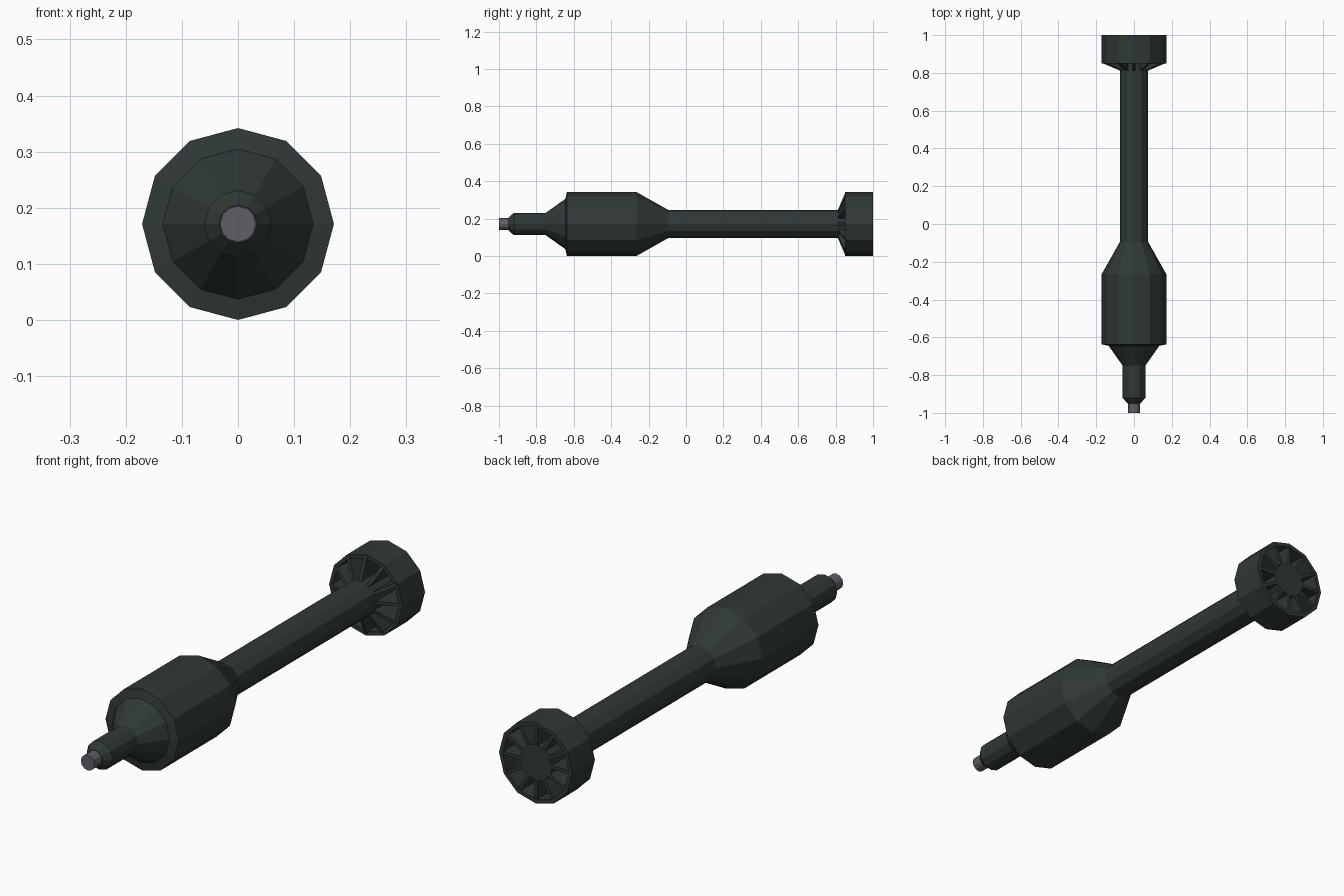
import bpy, bmesh, math
from mathutils import Matrix, Vector

if "Cube" in bpy.data.objects:
    bpy.data.objects.remove(bpy.data.objects["Cube"])

N = 12          # sides of every turned part
R = 0.171       # largest radius, also height of the axis


def material(name, rgb):
    m = bpy.data.materials.new(name)
    m.diffuse_color = (*rgb, 1)
    m.use_nodes = True
    m.node_tree.nodes["Principled BSDF"].inputs["Base Color"].default_value = m.diffuse_color
    return m


GREEN = material("dark green grey", (0.029, 0.040, 0.038))
STEEL = material("steel grey", (0.115, 0.112, 0.135))


def finish(name, bm, mat):
    bmesh.ops.recalc_face_normals(bm, faces=bm.faces)
    me = bpy.data.meshes.new(name)
    bm.to_mesh(me)
    bm.free()
    me.materials.append(mat)
    ob = bpy.data.objects.new(name, me)
    bpy.context.collection.objects.link(ob)
    return ob


def lathe(name, profile, mat, closed=False):
    """Turn (y, radius) points about the long axis; capped, or a closed ring."""
    bm = bmesh.new()
    rings = []
    for y, r in profile:
        rings.append([bm.verts.new((r * math.sin(2 * math.pi * i / N), y,
                                    R + r * math.cos(2 * math.pi * i / N))) for i in range(N)])
    pairs = list(zip(rings, rings[1:]))
    if closed:
        pairs.append((rings[-1], rings[0]))
    else:
        bm.faces.new(rings[0])
        bm.faces.new(rings[-1])
    for a, b in pairs:
        for i in range(N):
            j = (i + 1) % N
            bm.faces.new((a[i], a[j], b[j], b[i]))
    return finish(name, bm, mat)


# Nose striker
lathe("striker", [(-1.0, 0.032), (-0.945, 0.032)], STEEL)

# Fuze, body and tail boom in one turned shape
lathe("body", [(-0.95, 0.034), (-0.92, 0.06), (-0.75, 0.06), (-0.645, 0.134),
               (-0.637, R), (-0.265, R), (-0.095, 0.075), (0.998, 0.075)], GREEN)

# Open ring around the tail
lathe("tail_ring", [(0.85, R), (1.0, R), (1.0, 0.154), (0.85, 0.154)], GREEN, closed=True)

# Radial fins joining boom and ring, with a slanted front edge
bm = bmesh.new()
T = 0.007
outline = [(0.81, 0.07), (0.849, 0.162), (0.998, 0.162), (0.998, 0.07)]
for k in range(N):
    rot = Matrix.Rotation(2 * math.pi * k / N, 3, 'Y')
    sides = [[bm.verts.new(rot @ Vector((x, y, r)) + Vector((0, 0, R))) for y, r in outline]
             for x in (-T, T)]
    for s in sides:
        bm.faces.new(s)
    for i in range(4):
        j = (i + 1) % 4
        bm.faces.new((sides[0][i], sides[0][j], sides[1][j], sides[1][i]))
finish("tail_fins", bm, GREEN)
